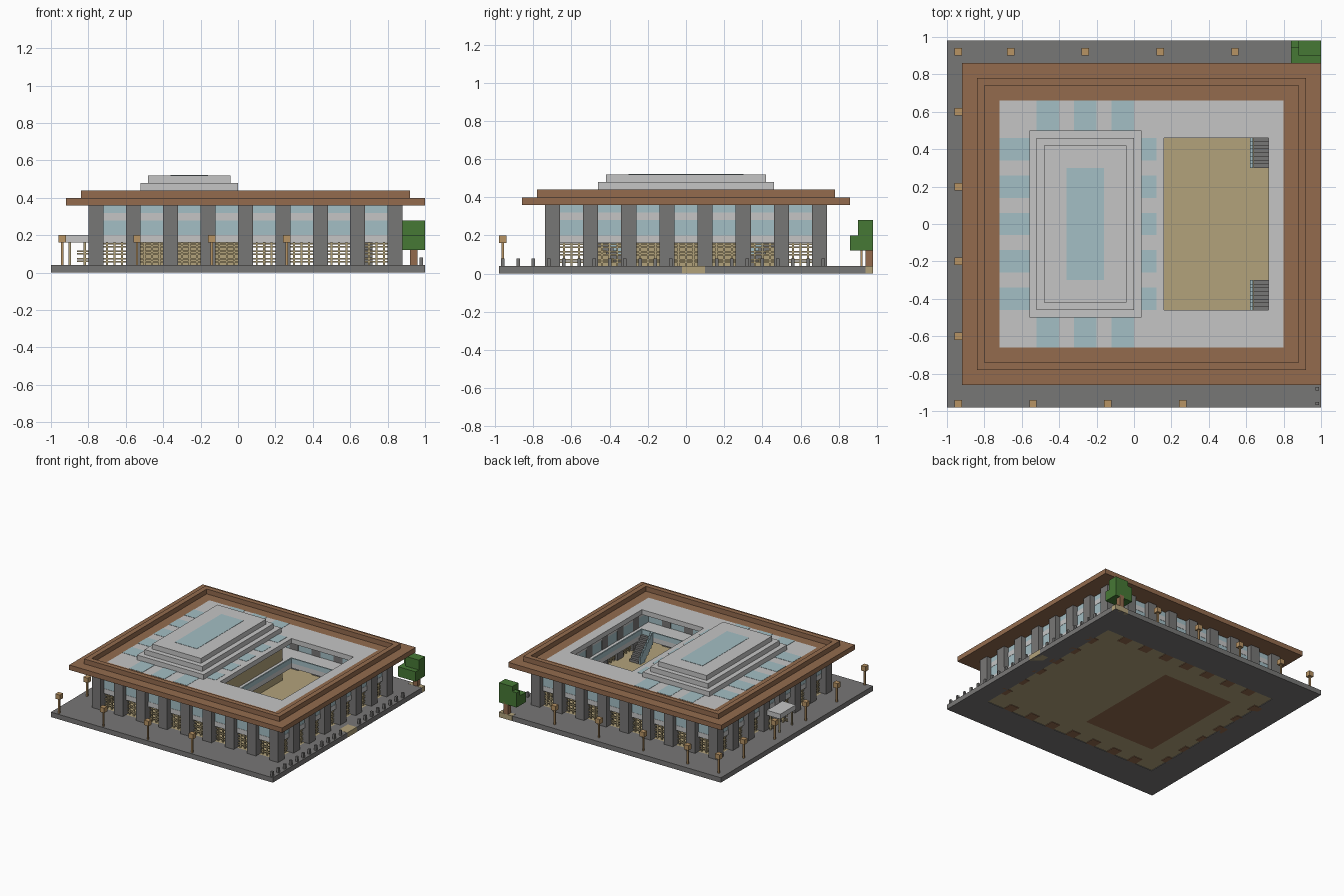
import bpy
import bmesh

if "Cube" in bpy.data.objects:
    bpy.data.objects.remove(bpy.data.objects["Cube"], do_unlink=True)

U = 0.02  # grid step, all sizes below count these steps


def material(name, r, g, b):
    linear = [(c / 255) ** 2.2 for c in (r, g, b)] + [1]
    mat = bpy.data.materials.new(name)
    mat.use_nodes = True
    mat.diffuse_color = linear
    mat.node_tree.nodes["Principled BSDF"].inputs["Base Color"].default_value = linear
    return mat


STONE = material("dark stone", 119, 118, 117)
PALE = material("pale concrete", 196, 196, 196)
BROWN = material("brown timber", 146, 107, 79)
TAN = material("tan wood", 177, 161, 122)
GLASS = material("blue glass", 162, 189, 195)
GREEN = material("green leaves", 72, 120, 56)
LAMP = material("lamp wood", 182, 146, 100)


def part(name, mat, boxes):
    """One object made of boxes given as x0, x1, y0, y1, z0, z1."""
    bm = bmesh.new()
    for x0, x1, y0, y1, z0, z1 in boxes:
        verts = bmesh.ops.create_cube(bm, size=1)["verts"]
        for v in verts:
            v.co.x = U * (x1 if v.co.x > 0 else x0)
            v.co.y = U * (y1 if v.co.y > 0 else y0)
            v.co.z = U * (z1 if v.co.z > 0 else z0)
    mesh = bpy.data.meshes.new(name)
    bm.to_mesh(mesh)
    bm.free()
    mesh.materials.append(mat)
    obj = bpy.data.objects.new(name, mesh)
    bpy.context.collection.objects.link(obj)
    return obj


def ring(outer, inner, z0, z1):
    """Four boxes between two rectangles, each x0, x1, half depth."""
    a, b, d = outer
    p, q, e = inner
    return [(a, b, -d, -e, z0, z1), (a, b, e, d, z0, z1),
            (a, p, -e, e, z0, z1), (q, b, -e, e, z0, z1)]


def around(cx, cy, r, z0, z1):
    return (cx - r, cx + r, cy - r, cy + r, z0, z1)


# Ground slab and floors
floor = (-38, 42, 35)
core = (-28, 4, 23)
part("paving", STONE, ring((-50, 50, 49), floor, 0, 2))
part("ground_floor", TAN, ring(floor, core, 0.2, 2))
part("core_floor", BROWN, [(-28, 4, -23, 23, 0.2, 2)])
part("entrance_inlay", TAN, [(46, 50.05, -1, 5, -0.0, 2.05)])
part("planter", TAN, [(44, 50.05, 47, 49.05, 0, 2.05)])

# Columns and the bays between them
columns, footings = [], []
for x in range(-40, 50, 10):
    for s in (-1, 1):
        columns.append((x, x + 4, min(s * 33, s * 37), max(s * 33, s * 37), 2, 18))
        if -40 < x < 40:
            footings.append((x, x + 4, s * 33 - 2, s * 33 + 2, 0, 0.3))
for y in range(-27, 30, 10):
    for x in (-40, 40):
        columns.append((x, x + 4, y, y + 4, 2, 18))
        footings.append((x, x + 4, y, y + 4, 0, 0.3))
part("columns", STONE, columns)
part("column_footings", BROWN, footings)

bands, panes, lattice = [], [], []


def bay(start, cross, along_x):
    """Bands, glass and a slatted screen filling one bay."""
    def place(a0, a1, half, z0, z1):
        span, deep = (a0, a1), (cross - half, cross + half)
        return (*span, *deep, z0, z1) if along_x else (*deep, *span, z0, z1)

    end = start + 6
    bands.extend([place(start, end, 1, 8, 10), place(start, end, 1, 14, 16)])
    panes.extend([place(start, end, 0.9, 10, 14), place(start, end, 0.9, 16, 18)])
    for post in (1, 3, 5):
        lattice.append(place(start + post - 0.25, start + post + 0.25, 0.25, 2, 8))
    for level in (2, 4, 6):
        for low in (0.75, 1.5):
            lattice.append(place(start, end, 0.12, level + low, level + low + 0.38))


for x in range(-36, 40, 10):
    for cross in (-34, 34):
        bay(x, cross, True)
for y in range(-33, 30, 10):
    for cross in (-37, 41):
        bay(y, cross, False)
part("wall_bands", PALE, bands)
part("window_panes", GLASS, panes)
part("screens", TAN, lattice)

# Interior around the courtyard
court = (8, 36, 23)
part("upper_floor", PALE, ring((-36, 40, 33), court, 8, 10))
part("core_walls", TAN, ring(core, (-26, 2, 21), 2, 18))
part("balustrade", GLASS, ring((7.5, 36.5, 23.5), court, 10, 12))
steps, rails = [], []
for i in range(8):
    for s in (-1, 1):
        y0, y1 = sorted((s * (15 + i), s * (16 + i)))
        steps.append((32, 36, y0, y1, max(2, i), 3 + i))
        rails.append((31, 31.8, y0, y1, max(2, i), 5 + i))
part("stairs", STONE, steps)
part("stair_rails", GLASS, rails)

# Roof: overhanging eaves, parapet, deck and stepped lantern
deck = (-36, 40, 33)
part("eaves", BROWN, ring((-46, 50, 43), deck, 18, 20))
part("parapet", BROWN, ring((-42, 46, 39), (-40, 44, 37), 20, 22))
part("roof_deck", PALE, ring(deck, court, 18, 20))
part("lantern", PALE, [(-28 + i, 2 - i, i - 25, 25 - i, 20 + j, 22 + j)
                       for i, j in ((0, 0), (2, 2), (4, 4))])
part("lantern_glass", GLASS, [(-18, -8, -15, 15, 25.9, 26.1)])
skylights = []
for x in (-26, -16, -6):
    for y0, y1 in ((-33, -25), (25, 33)):
        skylights.append((x, x + 6, y0, y1, 19.9, 20.1))
for y in range(-23, 20, 10):
    for x0, x1 in ((-36, -28), (2, 6)):
        skylights.append((x0, x1, y, y + 6, 19.9, 20.1))
part("skylights", GLASS, skylights)

# Entrance canopy on the right side
part("canopy", PALE, [(-46, -40, -5, 5, 8, 10)])
part("canopy_posts", TAN, [around(x, y, 0.3, 2, 8) for x in (-45, -41) for y in (-4, 4)])
part("canopy_rails", TAN, [(-43, -40, y - 0.15, y + 0.15, z, z + 0.4)
                           for y in (-4, 4) for z in (2.8, 3.5, 4.8, 5.5)])

# Lamps around the edge
spots = [(-47, y) for y in (-48, -30, -10, 10, 30, 46)]
spots += [(x, 46) for x in (-33, -13, 7, 27)] + [(x, -48) for x in (-27, -7, 13)]
part("lamp_posts", LAMP, [around(x, y, 0.3, 2, 8) for x, y in spots])
part("lamp_heads", LAMP, [around(x, y, 1, 8, 10) for x, y in spots])

# Bollards along the left edge
part("bollards", STONE, [around(49, y, 0.45, 2, 4) for y in range(-48, 40, 4)
                         if not -2 < y < 6])

# Corner tree
part("tree_trunk", BROWN, [(46, 48, 47, 49, 2, 7)])
part("tree_crown", GREEN, [(42, 50, 43, 49, 6, 10), (44, 50, 45, 49, 10, 14),
                           (42, 44, 47, 49, 10, 12)])
